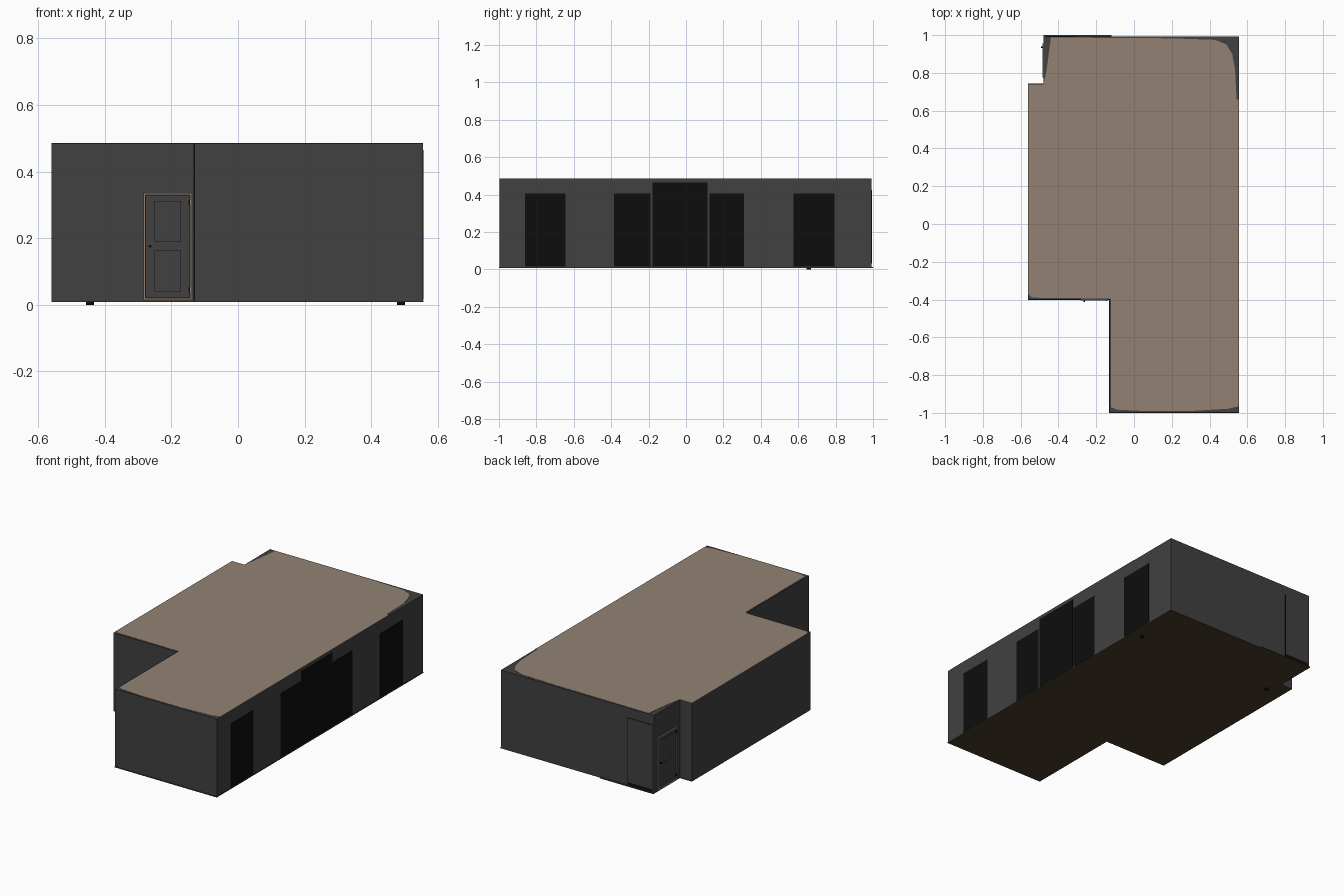
import bpy, bmesh, math
from mathutils import Matrix, Vector

if "Cube" in bpy.data.objects:
    bpy.data.objects.remove(bpy.data.objects["Cube"])


def material(name, rgb):
    m = bpy.data.materials.new(name)
    m.diffuse_color = (*rgb, 1)
    m.use_nodes = True
    m.node_tree.nodes["Principled BSDF"].inputs["Base Color"].default_value = m.diffuse_color
    return m


GREY = material("wall grey", (0.052, 0.052, 0.052))
BEIGE = material("ceiling beige", (0.29, 0.222, 0.168))
BROWN = material("floor brown", (0.065, 0.048, 0.025))
BLACK = material("opening black", (0.004, 0.004, 0.004))


def finish(bm, name, mat, matrix=Matrix()):
    bmesh.ops.recalc_face_normals(bm, faces=bm.faces)
    me = bpy.data.meshes.new(name)
    bm.to_mesh(me)
    bm.free()
    me.materials.append(mat)
    ob = bpy.data.objects.new(name, me)
    ob.matrix_world = matrix
    bpy.context.collection.objects.link(ob)
    return ob


def slab(name, pts, z0, z1, mat):
    """Extrude a plan outline from z0 to z1."""
    bm = bmesh.new()
    f = bm.faces.new([bm.verts.new((x, y, z0)) for x, y in pts])
    ext = bmesh.ops.extrude_face_region(bm, geom=[f])["geom"]
    verts = [v for v in ext if isinstance(v, bmesh.types.BMVert)]
    bmesh.ops.translate(bm, verts=verts, vec=(0, 0, z1 - z0))
    return finish(bm, name, mat)


def box(name, x, y, z, mat, matrix=Matrix()):
    """Box given (min, max) on each axis."""
    bm = bmesh.new()
    bmesh.ops.create_cube(bm, size=1)
    for v in bm.verts:
        v.co = Vector([(r[0] + r[1]) / 2 + c * (r[1] - r[0])
                       for r, c in zip((x, y, z), v.co)])
    return finish(bm, name, mat, matrix)


def cylinder(name, radius, depth, matrix, mat):
    bm = bmesh.new()
    bmesh.ops.create_cone(bm, cap_ends=True, segments=16, radius1=radius,
                          radius2=radius, depth=depth)
    return finish(bm, name, mat, matrix)


# Room shell: L-shaped plan with a small step at the back left
plan = [(-0.13, -0.997), (0.555, -0.997), (0.555, 0.992), (-0.478, 0.992),
        (-0.478, 0.742), (-0.56, 0.742), (-0.56, -0.4), (-0.13, -0.4)]
slab("walls", plan, 0.013, 0.4845, GREY)

# Floor, with a threshold lip under the back opening
floor = [(-0.133, -1), (0.557, -1), (0.557, 0.992), (-0.12, 0.992), (-0.12, 1),
         (-0.48, 1), (-0.48, 0.744), (-0.56, 0.744), (-0.56, -0.402), (-0.133, -0.402)]
slab("floor", floor, 0.008, 0.013, BROWN)

# Ceiling panel: edges bow inward so grey shows in the corners
ceiling = [(-0.122, -0.97), (-0.09, -0.983), (0.05, -0.99), (0.3, -0.99),
           (0.5, -0.978), (0.555, -0.965), (0.555, 0.66), (0.543, 0.66),
           (0.535, 0.82), (0.52, 0.9), (0.49, 0.95), (0.43, 0.975),
           (0.2, 0.983), (-0.1, 0.985), (-0.44, 0.988), (-0.462, 0.82),
           (-0.478, 0.742), (-0.56, 0.742), (-0.56, -0.37), (-0.54, -0.39),
           (-0.122, -0.395)]
slab("ceiling", ceiling, 0.4845, 0.486, BEIGE)

# Tall dark windows along the right wall
for i, (y0, y1, top) in enumerate([(-0.86, -0.645, 0.405), (-0.385, -0.19, 0.405),
                                   (-0.18, 0.115, 0.465), (0.125, 0.31, 0.405),
                                   (0.575, 0.795, 0.405)]):
    box(f"window_{i + 1}", (0.553, 0.557), (y0, y1), (0.016, top), BLACK)

# Small round feet under the floor
for side, x in (("left", -0.445), ("right", 0.49)):
    cylinder(f"foot_{side}", 0.012, 0.01, Matrix.Translation((x, 0.655, 0.005)), BLACK)


def door(name, place, width, height=0.322):
    """Framed two-panel door; local x runs along the wall, -y points outward."""
    h = width / 2
    z0, t = 0.014, 0.006
    z1 = z0 + height
    # Frame
    for part, s in (("left", -1), ("right", 1)):
        a, b = sorted((s * h, s * (h - t)))
        box(f"{name}_jamb_{part}", (a, b), (-0.006, 0.002), (z0, z1), BEIGE, place)
    box(f"{name}_head", (-h, h), (-0.006, 0.002), (z1 - t, z1), BEIGE, place)
    box(f"{name}_sill", (-h, h), (-0.006, 0.002), (z0, z0 + t), BEIGE, place)
    # Dark gap and leaf
    box(f"{name}_gap", (-h + t, h - t), (-0.001, 0), (z0 + t, z1 - t), BLACK, place)
    box(f"{name}_leaf", (-h + t + 0.002, h - t - 0.002), (-0.003, 0),
        (z0 + t + 0.002, z1 - t - 0.002), GREY, place)
    # Panels, each outlined by a thin groove
    p = width * 0.275
    for part, a, b in (("upper", 0.19, 0.311), ("lower", 0.04, 0.165)):
        box(f"{name}_{part}_groove", (-p, p), (-0.0035, 0), (a, b), BLACK, place)
        box(f"{name}_{part}_panel", (-p + 0.0015, p - 0.0015), (-0.004, 0),
            (a + 0.0015, b - 0.0015), GREY, place)
    # Handle and hinges
    turn = Matrix.Rotation(math.pi / 2, 4, 'X')
    cylinder(f"{name}_knob", 0.004, 0.012,
             place @ Matrix.Translation((-h + 0.02, -0.008, 0.176)) @ turn, BLACK)
    for part, z in (("lower", 0.045), ("upper", 0.307)):
        box(f"{name}_{part}_hinge", (h - 0.011, h - 0.006), (-0.007, 0),
            (z - 0.008, z + 0.008), BLACK, place)


def wall_place(x, y, degrees):
    return Matrix.Translation((x, y, 0)) @ Matrix.Rotation(math.radians(degrees), 4, 'Z')


door("front_door", wall_place(-0.211, -0.4, 0), 0.146)
door("side_door", wall_place(-0.478, 0.865, -90), 0.18)

# Plain closet panel on the back wall with a dark outline
back = wall_place(-0.385, 0.992, 180)
box("closet_outline", (-0.085, 0.085), (-0.001, 0), (0.014, 0.425), BLACK, back)
box("closet_panel", (-0.081, 0.082), (-0.003, 0), (0.032, 0.423), GREY, back)

# Vertical wall seam where the front wing meets the left wall
box("corner_seam", (-0.1335, -0.13), (-0.402, -0.4), (0.013, 0.4845), BLACK)
